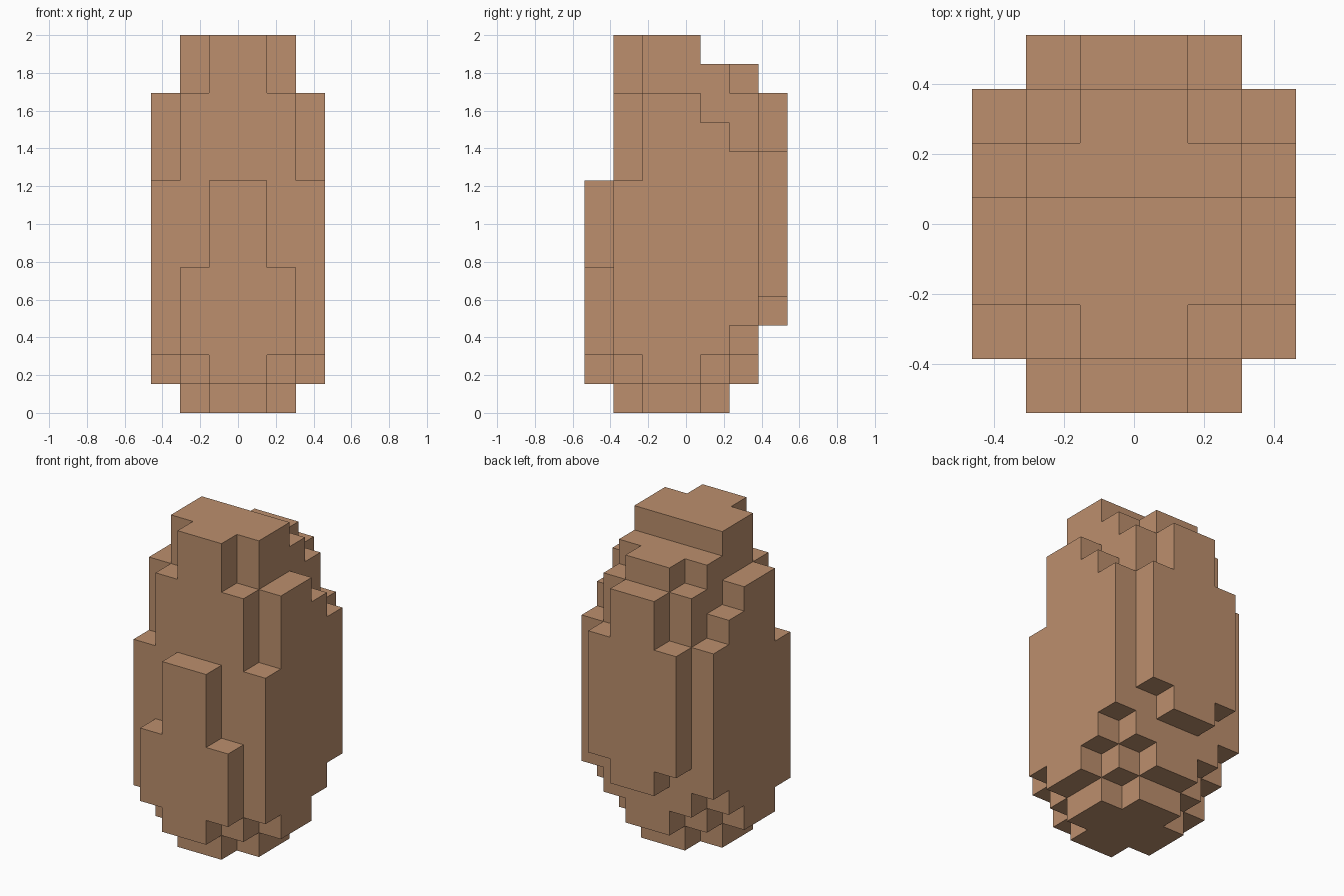
import bpy
import bmesh
from mathutils import Vector

cube = bpy.data.objects.get("Cube")
if cube:
    bpy.data.objects.remove(cube, do_unlink=True)

UNIT = 2 / 13          # edge length of one block
DEPTH = 7              # blocks from front to back

# Slabs from bottom to top: layer count, then the front-to-back block span
# of the inner, middle and outer column on each side of the centre line.
SLABS = [
    (1, (1, 5), (2, 4), (0, 0)),
    (1, (0, 6), (1, 5), (2, 4)),
    (1, (0, 6), (0, 6), (1, 5)),
    (1, (0, 7), (0, 6), (1, 6)),
    (1, (0, 7), (0, 7), (1, 6)),
    (3, (0, 7), (1, 7), (1, 6)),
    (1, (1, 7), (1, 7), (2, 6)),
    (1, (1, 7), (1, 6), (2, 5)),
    (1, (1, 7), (1, 6), (2, 4)),
    (1, (1, 6), (2, 5), (0, 0)),
    (1, (1, 4), (2, 4), (0, 0)),
]


def filled_blocks():
    """Collect the filled block cells, mirrored left to right."""
    cells = set()
    z = 0
    for layers, *spans in SLABS:
        for k in range(z, z + layers):
            for column, (front, back) in enumerate(spans):
                for y in range(front, back):
                    cells.add((column, y, k))
                    cells.add((-column - 1, y, k))
        z += layers
    return cells


def block_shell(name, cells, material):
    """Build only the outward faces of the blocks and merge flat areas."""
    bm = bmesh.new()
    for cell in cells:
        centre = Vector(cell) + Vector((0.5, 0.5, 0.5))
        for axis in range(3):
            for sign in (-1, 1):
                beside = list(cell)
                beside[axis] += sign
                if tuple(beside) in cells:
                    continue
                normal, u, v = Vector(), Vector(), Vector()
                normal[axis] = sign / 2
                u[(axis + 1) % 3] = 0.5
                v[(axis + 2) % 3] = sign / 2
                ring = (-u - v, u - v, u + v, v - u)
                corners = [centre + normal + offset for offset in ring]
                bm.faces.new([bm.verts.new(
                    (p.x * UNIT, (p.y - DEPTH / 2) * UNIT, p.z * UNIT))
                    for p in corners])
    bmesh.ops.remove_doubles(bm, verts=bm.verts[:], dist=UNIT / 100)
    bmesh.ops.dissolve_limit(bm, angle_limit=0.01,
                             verts=bm.verts[:], edges=bm.edges[:])
    mesh = bpy.data.meshes.new(name)
    bm.to_mesh(mesh)
    bm.free()
    mesh.materials.append(material)
    obj = bpy.data.objects.new(name, mesh)
    bpy.context.collection.objects.link(obj)
    return obj


# Warm tan used on the whole body
tan = bpy.data.materials.new("warm_tan")
tan.use_nodes = True
colour = (0.503, 0.275, 0.153, 1)
tan.diffuse_color = colour
shader = next(n for n in tan.node_tree.nodes if n.type == "BSDF_PRINCIPLED")
shader.inputs["Base Color"].default_value = colour

# Rounded body of stacked blocks
block_shell("blocky_body", filled_blocks(), tan)
